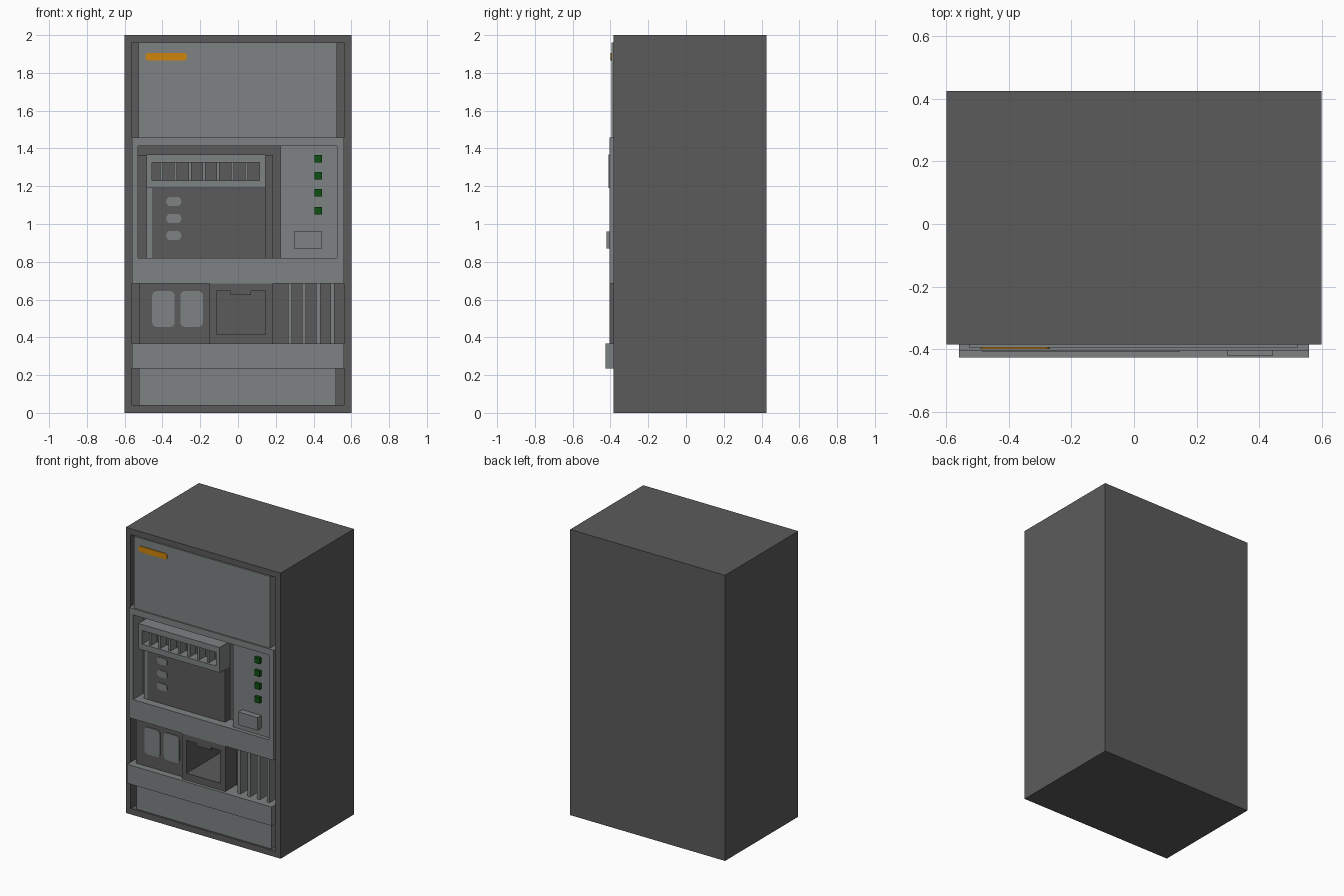
import bpy, bmesh, math

if "Cube" in bpy.data.objects:
    bpy.data.objects.remove(bpy.data.objects["Cube"])


def material(name, rgb):
    m = bpy.data.materials.new(name)
    m.diffuse_color = (*rgb, 1)
    m.use_nodes = True
    m.node_tree.nodes["Principled BSDF"].inputs["Base Color"].default_value = m.diffuse_color
    return m


DARK = material("dark_grey", (0.105, 0.105, 0.105))
LIGHT = material("light_grey", (0.21, 0.225, 0.225))
ORANGE = material("orange", (0.62, 0.235, 0.004))
GREEN = material("green", (0.004, 0.08, 0.006))


def finish(name, bm, mat):
    bmesh.ops.recalc_face_normals(bm, faces=bm.faces)
    me = bpy.data.meshes.new(name)
    bm.to_mesh(me)
    bm.free()
    ob = bpy.data.objects.new(name, me)
    bpy.context.collection.objects.link(ob)
    if mat:
        me.materials.append(mat)
    return ob


def box(name, x0, x1, z0, z1, y0, y1, mat):
    bm = bmesh.new()
    bmesh.ops.create_cube(bm, size=1)
    for v in bm.verts:
        v.co = ((x0 + x1) / 2 + v.co.x * (x1 - x0),
                (y0 + y1) / 2 + v.co.y * (y1 - y0),
                (z0 + z1) / 2 + v.co.z * (z1 - z0))
    return finish(name, bm, mat)


def frame(name, outer, inner, y0, y1, mat):
    """Rectangular picture frame; rectangles are (x0, x1, z0, z1)."""
    bm = bmesh.new()

    def ring(r, y):
        a, b, c, d = r
        return [bm.verts.new((x, y, z)) for x, z in ((a, c), (b, c), (b, d), (a, d))]

    loops = [ring(outer, y0), ring(inner, y0), ring(inner, y1), ring(outer, y1)]
    for k in range(4):
        p, q = loops[k], loops[(k + 1) % 4]
        for i in range(4):
            j = (i + 1) % 4
            bm.faces.new((p[i], p[j], q[j], q[i]))
    return finish(name, bm, mat)


def rounded_plate(name, x0, x1, z0, z1, r, y0, y1, mat):
    bm = bmesh.new()
    corners = ((x1 - r, z1 - r), (x0 + r, z1 - r), (x0 + r, z0 + r), (x1 - r, z0 + r))
    verts = []
    for k, (cx, cz) in enumerate(corners):
        for s in range(5):
            a = math.pi / 2 * (k + s / 4)
            verts.append(bm.verts.new((cx + r * math.cos(a), y0, cz + r * math.sin(a))))
    face = bm.faces.new(verts)
    out = bmesh.ops.extrude_face_region(bm, geom=[face])
    for v in out["geom"]:
        if isinstance(v, bmesh.types.BMVert):
            v.co.y = y1
    return finish(name, bm, mat)


# cabinet shell with a shallow front recess and a deep collection chute
F, BACK = -0.385, -0.28
cabinet = box("cabinet", -0.6, 0.6, 0, 2, F, 0.425, DARK)
cutters = [box("recess_cutter", -0.562, 0.562, 0.042, 1.96, -0.5, BACK, None),
           box("chute_cutter", -0.115, 0.145, 0.415, 0.645, -0.5, -0.03, None)]
bpy.context.view_layer.objects.active = cabinet
for c in cutters:
    c.hide_render = True
    mod = cabinet.modifiers.new("cut", 'BOOLEAN')
    mod.operation, mod.solver, mod.object = 'DIFFERENCE', 'EXACT', c
    bpy.ops.object.modifier_apply(modifier=mod.name)
for c in cutters:
    bpy.data.objects.remove(c)

# upper sign panel with an orange badge strip
box("upper_panel", -0.528, 0.525, 1.455, 1.96, -0.395, BACK, LIGHT)
rounded_plate("orange_strip", -0.49, -0.27, 1.865, 1.906, 0.018, -0.4, -0.394, ORANGE)

# middle frame
frame("middle_frame", (-0.56, 0.56, 0.685, 1.457), (-0.53, 0.525, 0.82, 1.413),
      -0.405, BACK, LIGHT)

# display bay
box("bay_back", -0.53, 0.185, 0.82, 1.365, -0.295, BACK, DARK)
box("bay_panel", -0.455, 0.145, 0.82, 1.19, -0.35, -0.295, DARK)
box("bay_side_strip", -0.485, -0.455, 0.82, 1.19, -0.35, -0.295, LIGHT)
for i, z in enumerate((1.095, 1.005, 0.915)):
    rounded_plate(f"bay_button_{i + 1}", -0.38, -0.3, z, z + 0.048, 0.022,
                  -0.356, -0.349, LIGHT)

# slotted tray above the bay
frame("tray_frame", (-0.485, 0.145, 1.19, 1.367), (-0.455, 0.115, 1.23, 1.325),
      -0.41, -0.295, LIGHT)
box("tray_back", -0.455, 0.115, 1.23, 1.325, -0.33, -0.295, DARK)
for i in range(7):
    x = -0.405 + i * 0.075
    box(f"tray_divider_{i + 1}", x - 0.008, x + 0.008, 1.23, 1.325, -0.395, -0.33, LIGHT)

# control panel with indicator lights and a large button
box("control_panel", 0.225, 0.525, 0.82, 1.413, -0.378, BACK, LIGHT)
for i, z in enumerate((1.325, 1.235, 1.145, 1.05)):
    box(f"indicator_{i + 1}", 0.405, 0.445, z, z + 0.041, -0.398, -0.37, GREEN)
box("control_button", 0.297, 0.445, 0.87, 0.96, -0.42, -0.37, LIGHT)

# lower left panel with two rounded plates
box("lower_left_panel", -0.525, -0.15, 0.365, 0.685, -0.38, BACK, DARK)
for i, x in enumerate((-0.455, -0.305)):
    rounded_plate(f"rounded_plate_{i + 1}", x, x + 0.12, 0.455, 0.645, 0.025,
                  -0.386, -0.379, LIGHT)

# collection chute
frame("chute_frame", (-0.15, 0.185, 0.365, 0.685), (-0.115, 0.145, 0.415, 0.645),
      -0.405, BACK, DARK)
box("chute_tab", -0.04, 0.07, 0.625, 0.646, -0.4, -0.385, DARK)

# vent fins
for i in range(4):
    x = 0.275 + i * 0.075
    box(f"vent_fin_{i + 1}", x - 0.011, x + 0.011, 0.365, 0.685, -0.38, BACK, LIGHT)

# ledge and kick panel
box("ledge", -0.56, 0.56, 0.235, 0.367, -0.427, BACK, LIGHT)
box("kick_panel", -0.525, 0.52, 0.042, 0.235, -0.372, BACK, LIGHT)
